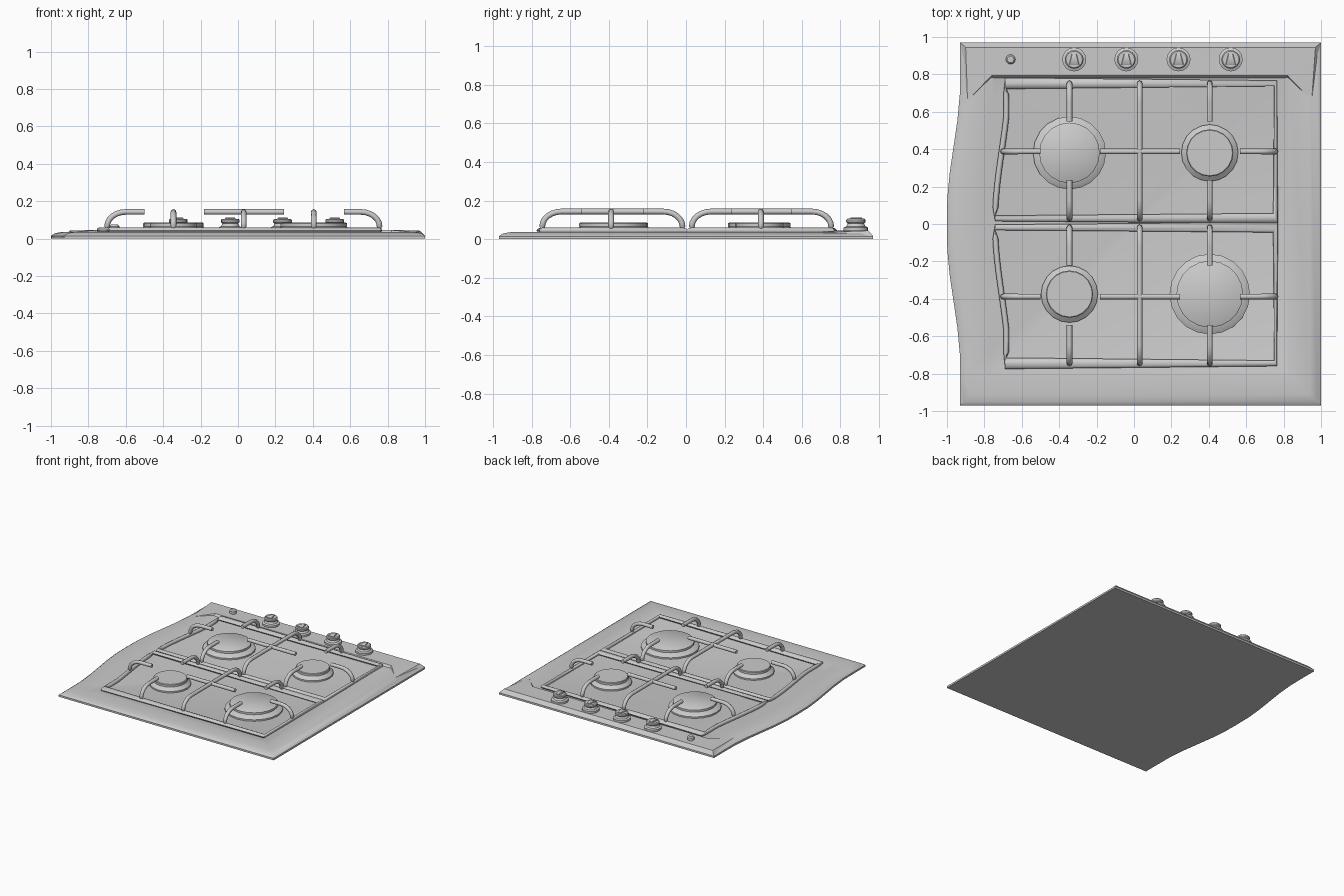
import bpy, bmesh, math
from mathutils import Vector

if "Cube" in bpy.data.objects:
    bpy.data.objects.remove(bpy.data.objects["Cube"], do_unlink=True)

steel = bpy.data.materials.new("brushed_grey")
steel.use_nodes = True
GREY = (0.6, 0.6, 0.6, 1)
steel.diffuse_color = GREY
steel.node_tree.nodes["Principled BSDF"].inputs["Base Color"].default_value = GREY


def finish(name, bm, angle=35):
    """Turn a bmesh into a named, shaded object."""
    bmesh.ops.recalc_face_normals(bm, faces=bm.faces)
    me = bpy.data.meshes.new(name)
    bm.to_mesh(me)
    bm.free()
    ob = bpy.data.objects.new(name, me)
    bpy.context.collection.objects.link(ob)
    me.materials.append(steel)
    bpy.ops.object.select_all(action='DESELECT')
    ob.select_set(True)
    bpy.context.view_layer.objects.active = ob
    bpy.ops.object.shade_smooth_by_angle(angle=math.radians(angle))
    return ob


def skin(bm, rings, close=True):
    """Bridge rings of points; optionally cap first and last."""
    loops = [[bm.verts.new(p) for p in r] for r in rings]
    n = len(loops[0])
    for a, b in zip(loops, loops[1:]):
        for i in range(n):
            j = (i + 1) % n
            bm.faces.new((a[i], a[j], b[j], b[i]))
    if close:
        bm.faces.new(loops[0][::-1])
        bm.faces.new(loops[-1])


def lathe(name, x, y, profile, sides):
    bm = bmesh.new()
    rings = []
    for r, z in profile:
        rings.append([(x + r * math.cos(math.tau * i / sides),
                       y + r * math.sin(math.tau * i / sides), z) for i in range(sides)])
    skin(bm, rings)
    return finish(name, bm)


def rod(name, pts, closed=False, radius=0.015, sides=8):
    """Sweep a round bar along a path."""
    pts = [Vector(p) for p in pts]
    n = len(pts)
    rings = []
    for i, p in enumerate(pts):
        a = pts[i - 1] if closed or i else p
        b = pts[(i + 1) % n] if closed or i < n - 1 else p
        t = (b - a).normalized()
        side = t.cross(Vector((0, 0, 1))).normalized()
        up = side.cross(t)
        # widen mitred corners so that the bar keeps its thickness
        k = 1.0
        if a != p and b != p:
            k = 1 / max(0.5, (p - a).normalized().dot(t))
        rings.append([p + radius * (side * math.cos(math.tau * j / sides) * k
                      + up * math.sin(math.tau * j / sides)) for j in range(sides)])
    bm = bmesh.new()
    skin(bm, rings + rings[:1] if closed else rings, not closed)
    if closed:
        bmesh.ops.remove_doubles(bm, verts=bm.verts, dist=1e-5)
    return finish(name, bm, 50)


def bulge(y, reach):
    t = min(1, max(0, (reach - abs(y)) / (reach * 0.9)))
    return t * t * (3 - 2 * t)


# Tray: nested outlines with a bowed right-hand side
def outline(x0, x1, y0, y1, bow, z):
    ys = [y1 + (y0 - y1) * i / 14 for i in range(15)]
    left = [(x0 - bow * bulge(y, 0.75), y, z) for y in ys]
    return left + [(x1, y0, z), (x1, y1, z)]


bm = bmesh.new()
skin(bm, [outline(-0.93, 1, -0.97, 0.97, 0.07, 0),
          outline(-0.93, 1, -0.97, 0.97, 0.07, 0.015),
          outline(-0.91, 0.98, -0.95, 0.95, 0.07, 0.029),
          outline(-0.87, 0.94, -0.91, 0.91, 0.07, 0.036),
          outline(-0.77, 0.83, -0.81, 0.81, 0.05, 0.036),
          outline(-0.75, 0.81, -0.79, 0.79, 0.05, 0.03)])
finish("tray", bm)

# Control panel: raised strip with mitred, sloping ends
bm = bmesh.new()
v = [bm.verts.new(p) for p in (
    (-0.76, 0.795, 0.046), (0.82, 0.795, 0.046), (0.97, 0.945, 0.044), (-0.90, 0.945, 0.044),
    (-0.76, 0.78, 0.028), (0.82, 0.78, 0.028), (1, 0.97, 0.015), (-0.93, 0.97, 0.015),
    (0.95, 0.66, 0.034), (-0.89, 0.66, 0.034))]
for f in ((0, 1, 2, 3), (0, 4, 5, 1), (3, 2, 6, 7),
          (1, 5, 8), (1, 8, 2), (2, 8, 6), (0, 9, 4), (0, 3, 9), (3, 7, 9)):
    bm.faces.new([v[i] for i in f])
finish("control_panel", bm, 20)

# Knobs with a tapered pointer on top, and an indicator lamp
for i in range(4):
    kx, ky = -0.32 + 0.279 * i, 0.88
    lathe(f"knob_{i + 1}", kx, ky, [(0.064, 0.04), (0.064, 0.06), (0.05, 0.066), (0.042, 0.08),
                                    (0.05, 0.088), (0.05, 0.1), (0.044, 0.106)], 16)
    bm = bmesh.new()
    shape = [(-0.028, -0.03), (0.028, -0.03), (0.012, 0.032), (-0.012, 0.032)]
    skin(bm, [[(kx + s * px, ky + s * py, z) for px, py in shape]
              for s, z in ((1, 0.1), (1, 0.11), (0.85, 0.113))])
    finish(f"knob_pointer_{i + 1}", bm)
lathe("indicator_lamp", -0.66, 0.88, [(0.026, 0.04), (0.026, 0.066), (0.018, 0.075)], 12)

# Burners: flared base and flat cap
for name, bx, by, r in (("back_right", -0.345, 0.38, 0.195), ("back_left", 0.405, 0.38, 0.152),
                        ("front_right", -0.345, -0.375, 0.152), ("front_left", 0.405, -0.375, 0.215)):
    lathe(name + "_burner_base", bx, by, [(r, 0.028), (r, 0.042), (r * 0.8, 0.066)], 20)
    lathe(name + "_burner_cap", bx, by, [(r * 0.83, 0.066), (r * 0.83, 0.082), (r * 0.8, 0.086)], 20)

# Pan supports
LOW, HIGH, BEND = 0.045, 0.143, 0.1


def arm(start, direction, length):
    """Path rising from the frame and bending into a level finger."""
    path = [(0, LOW)]
    for i in range(7):
        a = math.pi / 2 * i / 6
        path.append((BEND * (1 - math.cos(a)), LOW + 0.02 + (HIGH - LOW - 0.02) * math.sin(a)))
    path.append((length, HIGH))
    return [(start[0] + direction[0] * d, start[1] + direction[1] * d, z) for d, z in path]


for name, s in (("back", 1), ("front", -1)):
    near, far = (0.03, 0.752) if s > 0 else (0.018, 0.745)
    mid = 0.388
    # frame with a wavy side
    wave = []
    for i in range(13):
        t = i / 12
        x = -0.742 + 0.07 * (t * t * (3 - 2 * t)) - 0.015 * max(0, t - 0.75) / 0.25
        wave.append((x, s * (near + (far - near) * t), LOW))
    rod(name + "_support_frame", wave + [(0.757, s * far, LOW), (0.757, s * near, LOW)], True)
    # full-width arch and its crossbar
    half = (far - near) / 2
    first = arm((0.03, s * near), (0, s), half)
    second = arm((0.03, s * far), (0, -s), half)
    rod(name + "_support_arch", first[:-1] + second[-2::-1])
    rod(name + "_support_crossbar", [(-0.182, s * mid, HIGH), (0.247, s * mid, HIGH)])
    # fingers pointing at each burner
    for side, x in (("right", -0.345), ("left", 0.405)):
        rod(f"{name}_{side}_inner_finger", arm((x, s * near), (0, s), 0.205))
        rod(f"{name}_{side}_outer_finger", arm((x, s * far), (0, -s), 0.205))
    rod(name + "_right_side_finger", arm((-0.70, s * mid), (1, 0), 0.2))
    rod(name + "_left_side_finger", arm((0.757, s * mid), (-1, 0), 0.19))
